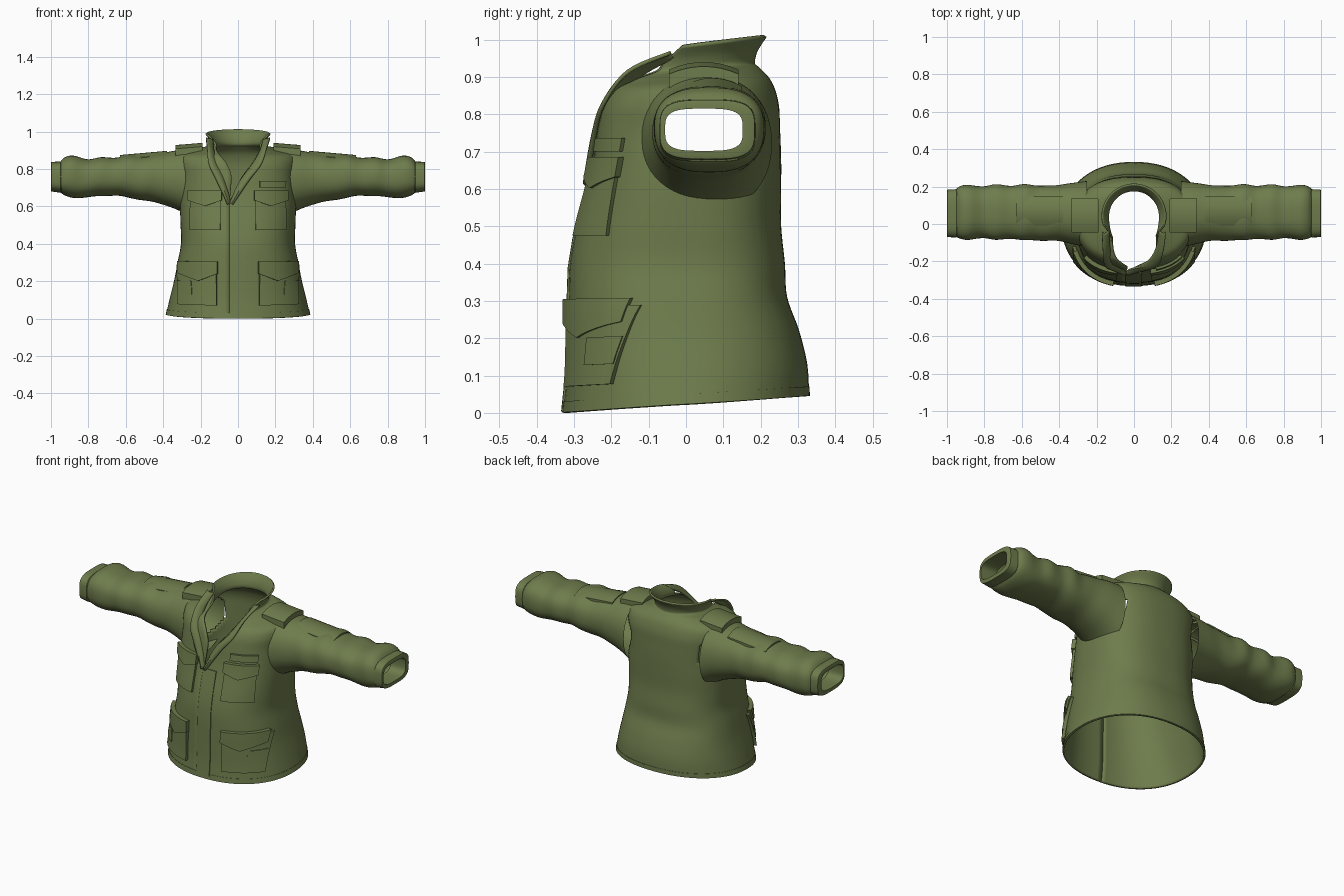
import bpy, bmesh, math
from mathutils import Vector

if "Cube" in bpy.data.objects:
    bpy.data.objects.remove(bpy.data.objects["Cube"])

OLIVE = (0.155, 0.2, 0.072, 1)
cloth = bpy.data.materials.new("olive cloth")
cloth.use_nodes = True
cloth.diffuse_color = OLIVE
bsdf = cloth.node_tree.nodes["Principled BSDF"]
bsdf.inputs["Base Color"].default_value = OLIVE
bsdf.inputs["Roughness"].default_value = 0.9


def spline(rows, s):
    """Smooth blend between table rows at float index s."""
    last = len(rows) - 1
    i = max(0, min(int(s), last - 1))
    f = s - i
    p = [rows[max(0, min(k, last))] for k in (i - 1, i, i + 1, i + 2)]
    return [b + f / 2 * (c - a + f * (2*a - 5*b + 4*c - d + f * (3*(b - c) + d - a)))
            for a, b, c, d in zip(*p)]


def power(v, e):
    return math.copysign(abs(v) ** e, v)


def grid_object(name, rows, closed=False, thickness=0, keep=None):
    """Skin a grid of points into a smooth shaded object."""
    bm = bmesh.new()
    verts = [[bm.verts.new(p) for p in row] for row in rows]
    for low, high in zip(verts, verts[1:]):
        n = len(low)
        for j in range(n if closed else n - 1):
            k = (j + 1) % n
            quad = (low[j], low[k], high[k], high[j])
            mid = sum((v.co for v in quad), Vector()) / 4
            if keep is None or keep(mid):
                bm.faces.new(quad)
    bmesh.ops.delete(bm, geom=[v for v in bm.verts if not v.link_faces], context='VERTS')
    bmesh.ops.recalc_face_normals(bm, faces=bm.faces)
    mesh = bpy.data.meshes.new(name)
    bm.to_mesh(mesh)
    bm.free()
    mesh.materials.append(cloth)
    ob = bpy.data.objects.new(name, mesh)
    bpy.context.collection.objects.link(ob)
    if thickness:
        mod = ob.modifiers.new("thickness", 'SOLIDIFY')
        mod.thickness = thickness
        mod.offset = 0
    bpy.ops.object.select_all(action='DESELECT')
    ob.select_set(True)
    bpy.context.view_layer.objects.active = ob
    bpy.ops.object.shade_smooth_by_angle(angle=math.radians(40))
    return ob


def patch(name, place, depth, nu=10, nv=8):
    """Raised panel: place(u, v, offset) gives a point; the rim drops to the cloth."""
    us = [0] + [i / nu for i in range(nu + 1)] + [1]
    vs = [0] + [i / nv for i in range(nv + 1)] + [1]
    rows = []
    for j, v in enumerate(vs):
        rim = j in (0, nv + 2)
        rows.append([place(u, v, -0.004 if rim or i in (0, nu + 2) else depth)
                     for i, u in enumerate(us)])
    return grid_object(name, rows)


# Body rings: front z, back z, half width, front y, back y, centre y, squareness, opening edges
BODY = [
    (0.00, 0.045, 0.380, -0.325, 0.325, 0.00, 2.2, -0.045, -0.045),
    (0.10, 0.130, 0.358, -0.315, 0.320, 0.00, 2.3, -0.045, -0.045),
    (0.20, 0.220, 0.335, -0.312, 0.298, 0.00, 2.4, -0.045, -0.045),
    (0.30, 0.310, 0.317, -0.310, 0.266, 0.00, 2.5, -0.045, -0.045),
    (0.40, 0.400, 0.300, -0.306, 0.260, 0.00, 2.5, -0.045, -0.045),
    (0.50, 0.500, 0.302, -0.287, 0.250, 0.00, 2.5, -0.045, -0.045),
    (0.60, 0.600, 0.305, -0.260, 0.250, 0.00, 2.5, -0.045, -0.042),
    (0.68, 0.680, 0.302, -0.243, 0.250, 0.00, 2.5, -0.040, -0.020),
    (0.76, 0.760, 0.302, -0.232, 0.247, 0.02, 2.5, -0.035, 0.025),
    (0.82, 0.830, 0.310, -0.220, 0.243, 0.03, 2.4, -0.055, 0.080),
    (0.86, 0.885, 0.300, -0.200, 0.225, 0.04, 2.2, -0.085, 0.110),
    (0.88, 0.920, 0.220, -0.185, 0.195, 0.05, 2.0, -0.105, 0.120),
    (0.90, 0.935, 0.145, -0.180, 0.180, 0.04, 2.0, -0.115, 0.120),
    (0.935, 0.97, 0.145, -0.150, 0.187, 0.04, 2.0, -0.125, 0.125),
    (0.97, 1.010, 0.170, -0.110, 0.212, 0.04, 2.0, -0.163, 0.160),
]


def angle_at(x, a, n):
    return math.copysign(math.asin(min(0.999, (abs(x) / a) ** (n / 2))), x)


def body_point(s, t):
    zf, zb, a, yf, yb, cy, n, _, _ = spline(BODY, s)
    c = math.cos(t)
    reach = cy - yf if c > 0 else yb - cy
    return Vector((a * power(math.sin(t), 2 / n),
                   cy - reach * power(c, 2 / n),
                   zf + (zb - zf) * (1 - c) / 2))


def body_range(s):
    r = spline(BODY, s)
    return angle_at(r[8], r[2], r[6]), 2 * math.pi + angle_at(r[7], r[2], r[6])


def not_armhole(p):
    inside = ((p.y - 0.055) / 0.145) ** 2 + ((p.z - 0.745) / 0.14) ** 2 < 1
    return not (inside and abs(p.x) > 0.18)


# Jacket body with open neck, collar and armholes
body = []
for i in range((len(BODY) - 1) * 5 + 1):
    t0, t1 = body_range(i / 5)
    body.append([body_point(i / 5, t0 + (t1 - t0) * j / 96) for j in range(97)])
grid_object("jacket_body", body, thickness=0.01, keep=not_armhole)


# Panels lying on the front of the body
def on_front(x, z, off):
    lo, hi = 0, 10
    for _ in range(30):
        mid = (lo + hi) / 2
        lo, hi = (mid, hi) if spline(BODY, mid)[0] < z else (lo, mid)
    r = spline(BODY, lo)
    t = angle_at(x, r[2], r[6])
    p = body_point(lo, t)
    flow = body_point(lo, t + 0.01) - body_point(lo, t - 0.01)
    return p + Vector((flow.y, -flow.x, 0)).normalized() * (off + 0.004)


def front_panel(name, x0, x1, z0, z1, depth, dip=0, side=1):
    def place(u, v, off):
        low = z0 - dip * (1 - abs(2 * u - 1))
        return on_front(side * (x0 + (x1 - x0) * u), low + (z1 - low) * v, off)
    return patch(name, place, depth)


for side, label in ((1, "left"), (-1, "right")):
    front_panel(label + "_chest_pocket", 0.092, 0.245, 0.475, 0.66, 0.014, 0, side)
    front_panel(label + "_chest_flap", 0.086, 0.25, 0.632, 0.685, 0.023, 0.03, side)
    front_panel(label + "_hip_pocket", 0.112, 0.308, 0.07, 0.285, 0.017, 0, side)
    front_panel(label + "_hip_flap", 0.106, 0.298, 0.24, 0.305, 0.025, 0.04, side)
    front_panel(label + "_hip_pocket_tab", 0.235, 0.305, 0.125, 0.2, 0.021, 0, side)
front_panel("chest_tab", 0.115, 0.245, 0.7, 0.737, 0.014)
front_panel("front_placket", -0.045, 0.04, 0.004, 0.62, 0.006)


# Hem band around the bottom edge
def hem(u, v, off):
    t0, t1 = body_range(0)
    p = body_point(0.02 + 0.36 * v, t0 + (t1 - t0) * u)
    return p + Vector((p.x, p.y, 0)).normalized() * off


patch("hem_band", hem, 0.007, nu=90, nv=3)

# Turned-out lapels: roll edge and outer edge, top to bottom
ROLL = [(0.135, -0.03, 0.955), (0.12, -0.125, 0.90), (0.08, -0.19, 0.83),
        (0.02, -0.222, 0.75), (-0.042, -0.25, 0.62)]
OUTER = [(0.172, -0.04, 0.965), (0.155, -0.155, 0.915), (0.125, -0.222, 0.825),
         (0.06, -0.245, 0.74), (-0.03, -0.264, 0.61)]


def lapel(name, side, shift):
    rows = []
    for i in range(25):
        s = i / 6
        a, b = Vector(spline(ROLL, s)), Vector(spline(OUTER, s))
        row = []
        for k in range(6):
            p = a.lerp(b, k / 5)
            p.y -= 0.014 * math.sin(math.pi * k / 5)
            p.x = side * p.x + shift * (s / 4) ** 1.5
            row.append(p)
        rows.append(row)
    grid_object(name, rows, thickness=0.01)


lapel("left_lapel", 1, 0)
lapel("right_lapel", -1, -0.085)

# Sleeve rings: x, back and front y, bottom and top z, squareness
SLEEVE = [
    (0.25, -0.125, 0.230, 0.540, 0.905, 2.2), (0.31, -0.112, 0.222, 0.575, 0.902, 2.2),
    (0.40, -0.092, 0.210, 0.610, 0.888, 2.2), (0.50, -0.088, 0.203, 0.632, 0.872, 2.3),
    (0.58, -0.088, 0.215, 0.645, 0.874, 2.4), (0.65, -0.078, 0.202, 0.658, 0.862, 2.4),
    (0.73, -0.086, 0.214, 0.655, 0.862, 2.4), (0.80, -0.074, 0.200, 0.650, 0.853, 2.5),
    (0.88, -0.086, 0.210, 0.645, 0.870, 2.5), (0.93, -0.076, 0.200, 0.660, 0.860, 2.7),
    (0.96, -0.060, 0.175, 0.690, 0.825, 3.0),
]
CUFF = [
    (0.945, -0.066, 0.182, 0.676, 0.836, 3.5), (0.95, -0.072, 0.186, 0.673, 0.84, 3.5),
    (0.998, -0.070, 0.184, 0.680, 0.838, 3.5), (1.00, -0.066, 0.180, 0.684, 0.834, 3.5),
    (1.00, -0.056, 0.152, 0.702, 0.815, 3.5), (0.90, -0.056, 0.152, 0.702, 0.815, 3.5),
]


def sleeve_ring(row, side, fold=0, count=48):
    x, y0, y1, z0, z1, n = row
    ring = []
    for j in range(count):
        t = 2 * math.pi * j / count
        k = 1 + fold * math.sin(x * 42 + 2 * math.sin(t)) * max(0, min(1, (x - 0.3) * 5))
        ring.append((side * x,
                     (y0 + y1) / 2 + k * (y1 - y0) / 2 * power(math.cos(t), 2 / n),
                     (z0 + z1) / 2 + k * (z1 - z0) / 2 * power(math.sin(t), 2 / n)))
    return ring


for side, label in ((1, "left"), (-1, "right")):
    rings = [sleeve_ring(spline(SLEEVE, i / 6), side, 0.015)
             for i in range((len(SLEEVE) - 1) * 6 + 1)]
    grid_object(label + "_sleeve", rings, closed=True)
    grid_object(label + "_cuff", [sleeve_ring(r, side) for r in CUFF], closed=True)

    # Shoulder strap and upper sleeve pocket
    def strap(u, v, off):
        return (side * (0.19 + 0.145 * u), -0.045 + 0.185 * v,
                0.902 - 0.012 * u + off - 0.02 * (2 * v - 1) ** 2)

    def sleeve_pocket(u, v, off):
        return (side * (0.38 + 0.25 * u), -0.01 + 0.16 * v,
                0.886 - 0.022 * u + off - 0.022 * (2 * v - 1) ** 2)

    patch(label + "_shoulder_strap", strap, 0.038)
    patch(label + "_sleeve_pocket", sleeve_pocket, 0.011)
